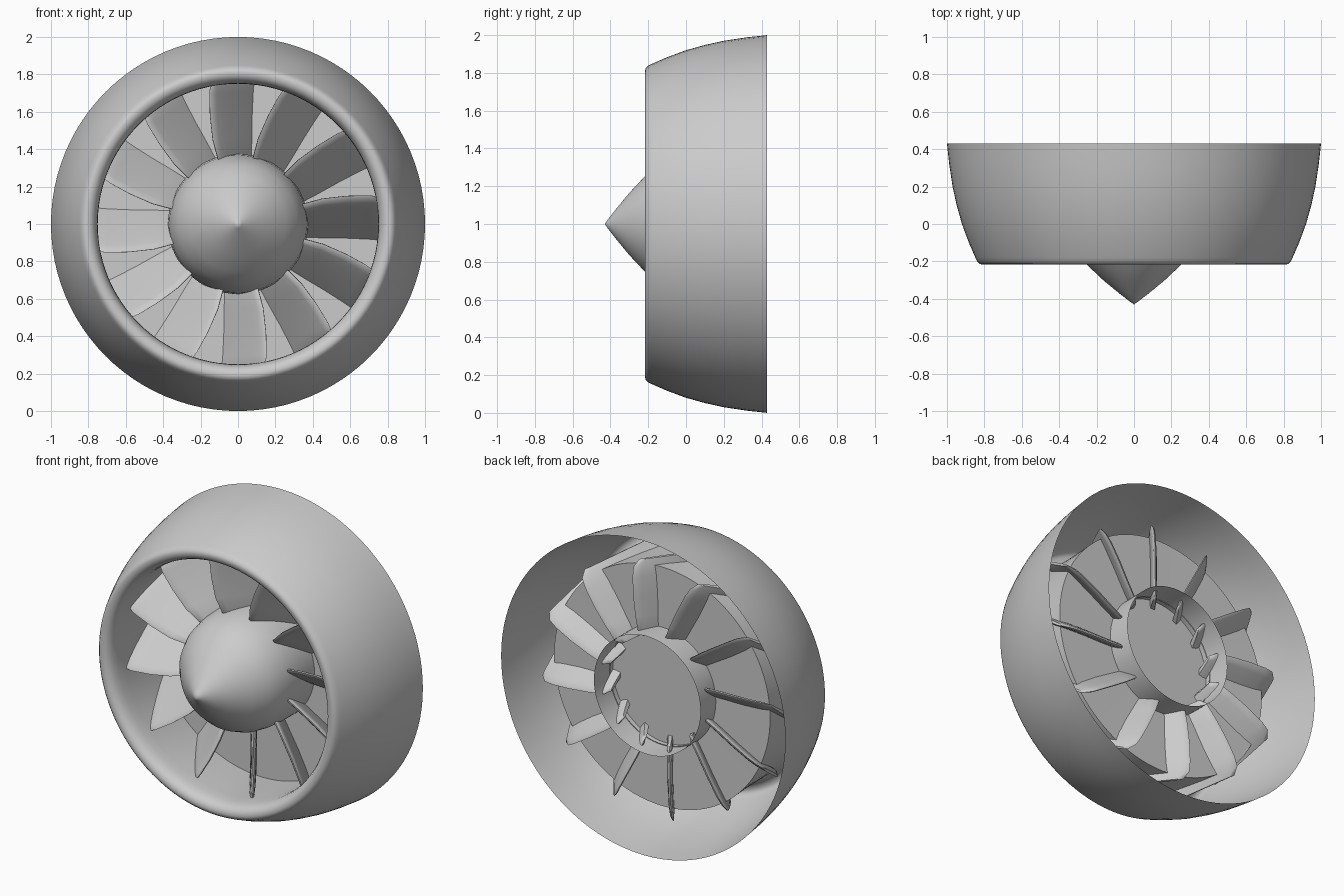
import bpy, bmesh, math
from mathutils import Matrix, Vector

if "Cube" in bpy.data.objects:
    bpy.data.objects.remove(bpy.data.objects["Cube"])

CENTRE = Vector((0, 0, 1))


def make_object(name, bm, angle=40):
    bmesh.ops.remove_doubles(bm, verts=bm.verts, dist=1e-5)
    bmesh.ops.recalc_face_normals(bm, faces=bm.faces)
    mesh = bpy.data.meshes.new(name)
    bm.to_mesh(mesh)
    bm.free()
    obj = bpy.data.objects.new(name, mesh)
    bpy.context.collection.objects.link(obj)
    bpy.ops.object.select_all(action='DESELECT')
    obj.select_set(True)
    bpy.context.view_layer.objects.active = obj
    bpy.ops.object.shade_smooth_by_angle(angle=math.radians(angle))
    return obj


def lathe(name, profile, steps=96):
    """Spin (y, radius) points around the engine axis."""
    bm = bmesh.new()
    verts = [bm.verts.new((r, y, 1)) for y, r in profile]
    edges = [bm.edges.new(p) for p in zip(verts, verts[1:])]
    bmesh.ops.spin(bm, geom=verts + edges, cent=CENTRE, axis=(0, 1, 0),
                   angle=math.tau, steps=steps)
    return make_object(name, bm)


# Nacelle: thin outer skin, rolled lip, inner duct and rear bulkhead
lathe("nacelle", [
    (0.43, 1.0), (0.32, 0.988), (0.2, 0.97), (0.1, 0.948), (0.0, 0.92),
    (-0.1, 0.883), (-0.18, 0.848), (-0.2, 0.838), (-0.213, 0.825),
    (-0.217, 0.81), (-0.213, 0.79), (-0.2, 0.772), (-0.175, 0.759),
    (-0.14, 0.752), (-0.08, 0.75), (0.1, 0.753), (0.24, 0.76), (0.235, 0.37)])

# Spinner: pointed nose running into an open-backed hub
lathe("spinner_hub", [
    (-0.43, 0.0), (-0.415, 0.022), (-0.37, 0.08), (-0.3, 0.165),
    (-0.215, 0.255), (-0.14, 0.315), (-0.06, 0.35), (0.03, 0.367),
    (0.12, 0.374), (0.39, 0.375)])
lathe("hub_back_plate", [(0.2, 0.374), (0.2, 0.0)])

# Fan blades: each station is radius, then (sideways, y) of leading and
# trailing edges, then half thickness
STATIONS = [
    (0.32, (-0.085, 0.03), (0.095, 0.30), 0.013),
    (0.35, (-0.108, -0.005), (0.11, 0.325), 0.018),
    (0.45, (-0.135, -0.035), (0.122, 0.335), 0.019),
    (0.58, (-0.150, -0.055), (0.130, 0.345), 0.019),
    (0.70, (-0.153, -0.07), (0.135, 0.345), 0.018),
    (0.76, (-0.146, -0.07), (0.135, 0.335), 0.016),
    (0.80, (-0.120, -0.02), (0.120, 0.30), 0.009)]
SIDES = 20
bm = bmesh.new()
for k in range(12):
    turn = Matrix.Translation(CENTRE) @ Matrix.Rotation(math.tau * k / 12, 4, 'Y')
    rings = []
    for radius, lead, trail, half in STATIONS:
        a, b = Vector(lead), Vector(trail)
        mid, chord = (a + b) / 2, (a - b) / 2
        normal = Vector((-chord.y, chord.x)).normalized()
        ring = []
        for i in range(SIDES):
            t = math.tau * i / SIDES
            c, s = math.cos(t), math.sin(t)
            p = mid + chord * c + normal * half * math.copysign(abs(s) ** 0.6, s)
            ring.append(bm.verts.new(turn @ Vector((p.x, p.y, radius))))
        rings.append(ring)
    for lo, hi in zip(rings, rings[1:]):
        for i in range(SIDES):
            j = (i + 1) % SIDES
            bm.faces.new((lo[i], lo[j], hi[j], hi[i]))
    bm.faces.new(rings[0][::-1])
    bm.faces.new(rings[-1])
make_object("fan_blades", bm, 60)
